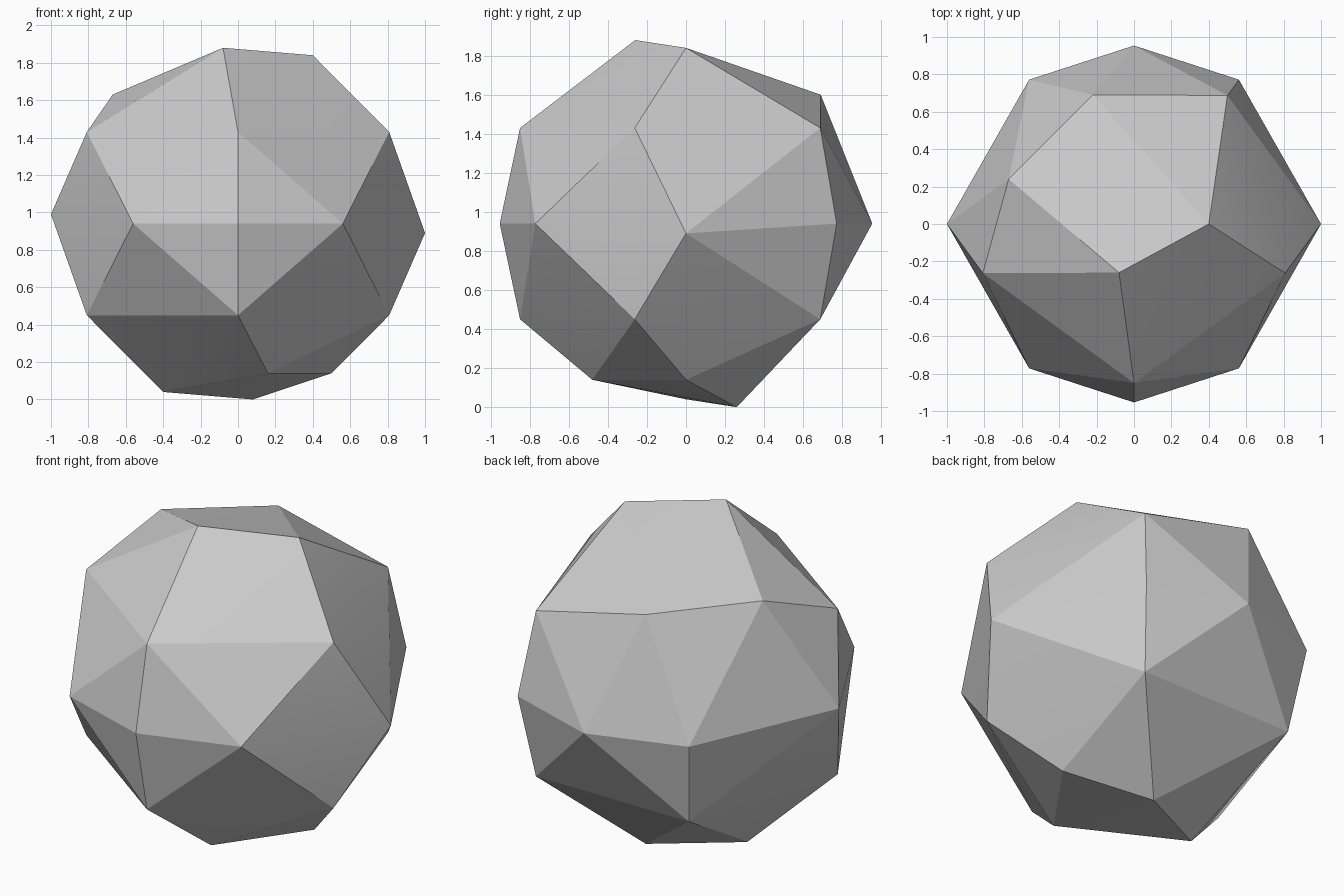
import bpy
import bmesh
from math import radians, cos, sin
from mathutils import Vector

# Remove the default cube only
default_cube = bpy.data.objects.get("Cube")
if default_cube:
    bpy.data.objects.remove(default_cube, do_unlink=True)

CENTRE_HEIGHT = 0.94
RING_RADIUS = 0.85
RING_OFFSET = 0.49
WAIST_RADIUS = 0.954


def ring(radius, height, angles):
    """Corner points on a horizontal circle, at the given angles in degrees."""
    return [Vector((radius * cos(radians(a)), radius * sin(radians(a)), height))
            for a in angles]


def make_material(name, colour):
    material = bpy.data.materials.new(name)
    material.use_nodes = True
    material.diffuse_color = colour
    material.node_tree.nodes["Principled BSDF"].inputs["Base Color"].default_value = colour
    return material


# Pentagonal rings: the upper one lacks its back right corner
lower_ring = ring(RING_RADIUS, -RING_OFFSET, [-90, -18, 54, 126, 198])
upper_ring = ring(RING_RADIUS, RING_OFFSET, [-90, -18, 54, 198])

# Waist corners, front and back
waist = ring(WAIST_RADIUS, 0, [-126, -90, -54, 54, 90, 126])

# Corners that come in opposite pairs: sides and two of the crown
paired = [Vector(p) for p in [(1, 0, -0.05), (0.4, 0, 0.9), (-0.08, -0.26, 0.94)]]
paired += [-p for p in paired]

# Single corners: two on the upper back, two on the lower front
upper_back = [Vector((-0.67, 0.24, 0.69)), Vector((-0.22, 0.69, 0.66))]
lower_front = [Vector((0.16, -0.48, -0.8)), Vector((0.5, 0, -0.8))]

# Wrap the corners in a faceted shell
corners = lower_ring + upper_ring + waist + paired + upper_back + lower_front
bm = bmesh.new()
for corner in corners:
    bm.verts.new(corner + Vector((0, 0, CENTRE_HEIGHT)))
bmesh.ops.convex_hull(bm, input=bm.verts[:])
bmesh.ops.recalc_face_normals(bm, faces=bm.faces[:])

mesh = bpy.data.meshes.new("faceted_stone")
bm.to_mesh(mesh)
bm.free()
stone = bpy.data.objects.new("faceted_stone", mesh)
bpy.context.collection.objects.link(stone)
mesh.materials.append(make_material("light_grey", (0.6, 0.6, 0.6, 1)))

# Soften only the nearly flat edges
bpy.ops.object.select_all(action="DESELECT")
stone.select_set(True)
bpy.context.view_layer.objects.active = stone
bpy.ops.object.shade_smooth_by_angle(angle=radians(15))
